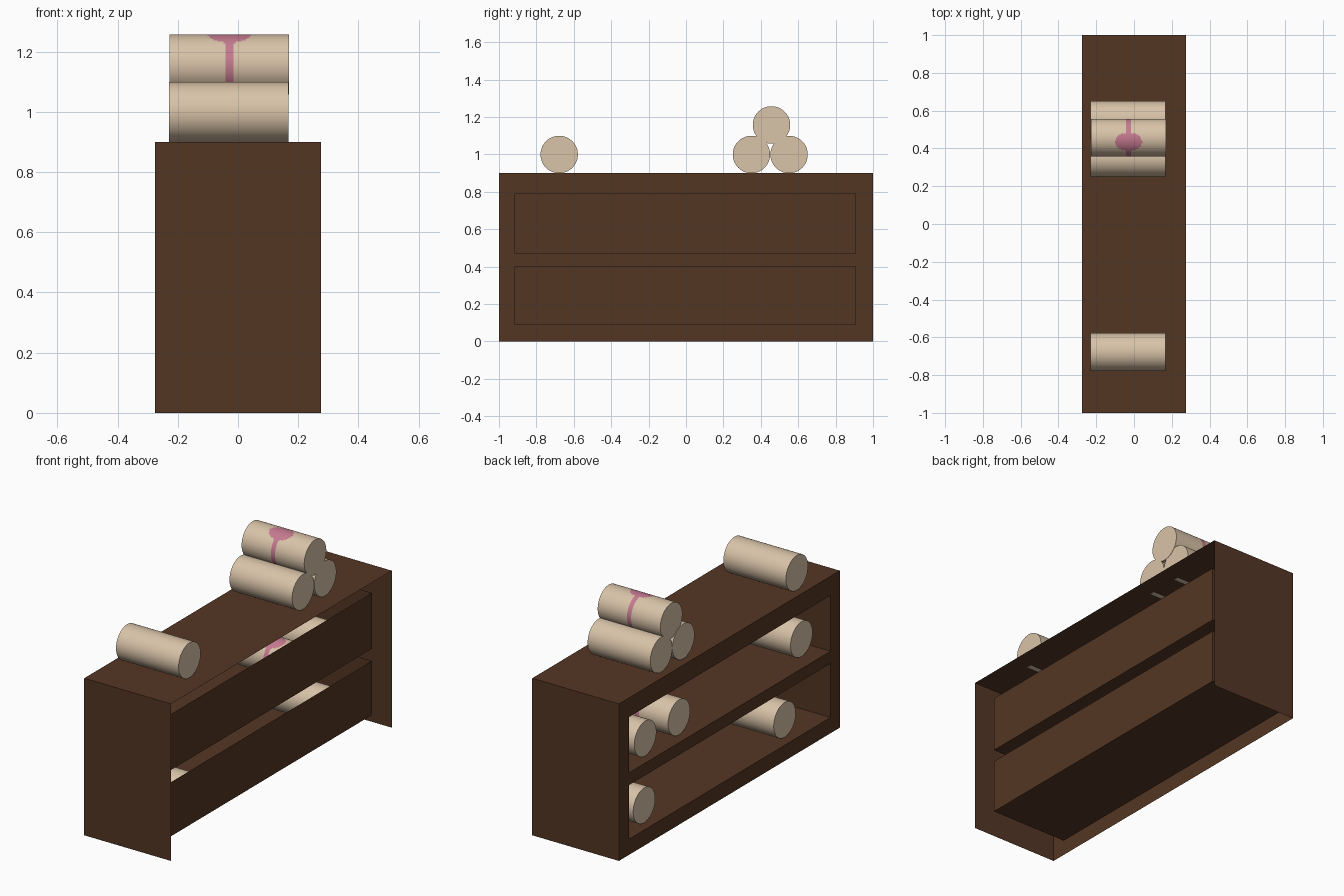
import bpy, bmesh, math
from mathutils import Vector

if "Cube" in bpy.data.objects:
    bpy.data.objects.remove(bpy.data.objects["Cube"])


def material(name, rgb):
    m = bpy.data.materials.new(name)
    lin = [((c / 255 + 0.055) / 1.055) ** 2.4 for c in rgb]
    m.diffuse_color = (*lin, 1)
    m.use_nodes = True
    m.node_tree.nodes["Principled BSDF"].inputs["Base Color"].default_value = m.diffuse_color
    return m


WOOD = material("dark wood", (84, 54, 36))
PAPER = material("parchment", (217, 195, 168))
SEAL = material("pink seal", (197, 122, 144))


def finish(bm, name, mats):
    mesh = bpy.data.meshes.new(name)
    bm.to_mesh(mesh)
    bm.free()
    for m in mats:
        mesh.materials.append(m)
    ob = bpy.data.objects.new(name, mesh)
    bpy.context.collection.objects.link(ob)
    return ob


# Cabinet: thin shell, open at the back (+x) and underneath, shelves open on -x
XF, XB, XN = -0.275, 0.275, 0.212
YS = [-1, -0.917, 0.91, 1]
ZS = [0, 0.09, 0.4, 0.47, 0.79, 0.9]
bm = bmesh.new()


def panel(axis, at, a, b, facing):
    """Rectangle at a constant coordinate; a and b are ranges on the other two axes."""
    pts = []
    for u, v in ((a[0], b[0]), (a[1], b[0]), (a[1], b[1]), (a[0], b[1])):
        p = [u, v]
        p.insert(axis, at)
        pts.append(bm.verts.new(p))
    f = bm.faces.new(pts)
    f.normal_update()
    if f.normal[axis] * facing < 0:
        f.normal_flip()


panel(2, 0.9, (XF, XB), (-1, 1), 1)
panel(1, -1, (XF, XB), (0, 0.9), -1)
panel(1, 1, (XF, XB), (0, 0.9), 1)
for i in range(3):
    for j in range(5):
        ry, rz = YS[i:i + 2], ZS[j:j + 2]
        if i == 1 and j in (1, 3):
            # niche: floor, two sides and back panel
            panel(2, rz[0], (XF, XN), ry, 1)
            panel(1, ry[0], (XF, XN), rz, 1)
            panel(1, ry[1], (XF, XN), rz, -1)
            panel(0, XN, ry, rz, -1)
        else:
            panel(0, XF, ry, rz, -1)
bmesh.ops.remove_doubles(bm, verts=bm.verts, dist=1e-5)
finish(bm, "cabinet", [WOOD])


# Rolled scrolls, optionally with a pink ribbon and seal
def scroll(name, x0, y, z, sealed=False, r=0.1, length=0.397):
    sides = 80 if sealed else 48
    slices = 60 if sealed else 1
    bm = bmesh.new()
    rings = []
    for k in range(slices + 1):
        x = x0 + length * k / slices
        rings.append([bm.verts.new((x, y + r * math.sin(t), z + r * math.cos(t)))
                      for t in (2 * math.pi * s / sides for s in range(sides))])
    for a, b in zip(rings, rings[1:]):
        for s in range(sides):
            n = (s + 1) % sides
            f = bm.faces.new((a[s], a[n], b[n], b[s]))
            f.smooth = True
            if sealed:
                c = f.calc_center_median()
                ang = math.degrees(math.atan2(c.y - y, c.z - z))
                dx = c.x - (x0 + length / 2)
                blob = (dx / 0.07) ** 2 + ((ang + 14) / 30) ** 2 < 1
                f.material_index = 1 if blob or abs(dx) < 0.0135 else 0
    bm.faces.new(rings[0])
    bm.faces.new(rings[-1])
    bmesh.ops.recalc_face_normals(bm, faces=bm.faces)
    # sharp rim between paper roll and flat ends
    for e in bm.edges:
        if e.calc_face_angle(0) > 1:
            e.smooth = False
    finish(bm, name, [PAPER, SEAL])


# On top of the cabinet
scroll("single_top_scroll", -0.229, -0.678, 0.999)
scroll("stack_scroll_front", -0.229, 0.35, 0.999)
scroll("stack_scroll_back", -0.229, 0.551, 0.999)
scroll("stack_scroll_upper", -0.227, 0.457, 1.157, True)

# On the shelves
scroll("upper_shelf_scroll_front", -0.19, -0.775, 0.571)
scroll("upper_shelf_scroll_middle", -0.22, 0.377, 0.571, True)
scroll("upper_shelf_scroll_back", -0.225, 0.69, 0.571)
scroll("lower_shelf_scroll_front", -0.22, -0.58, 0.191)
scroll("lower_shelf_scroll_back", -0.225, 0.70, 0.191)
